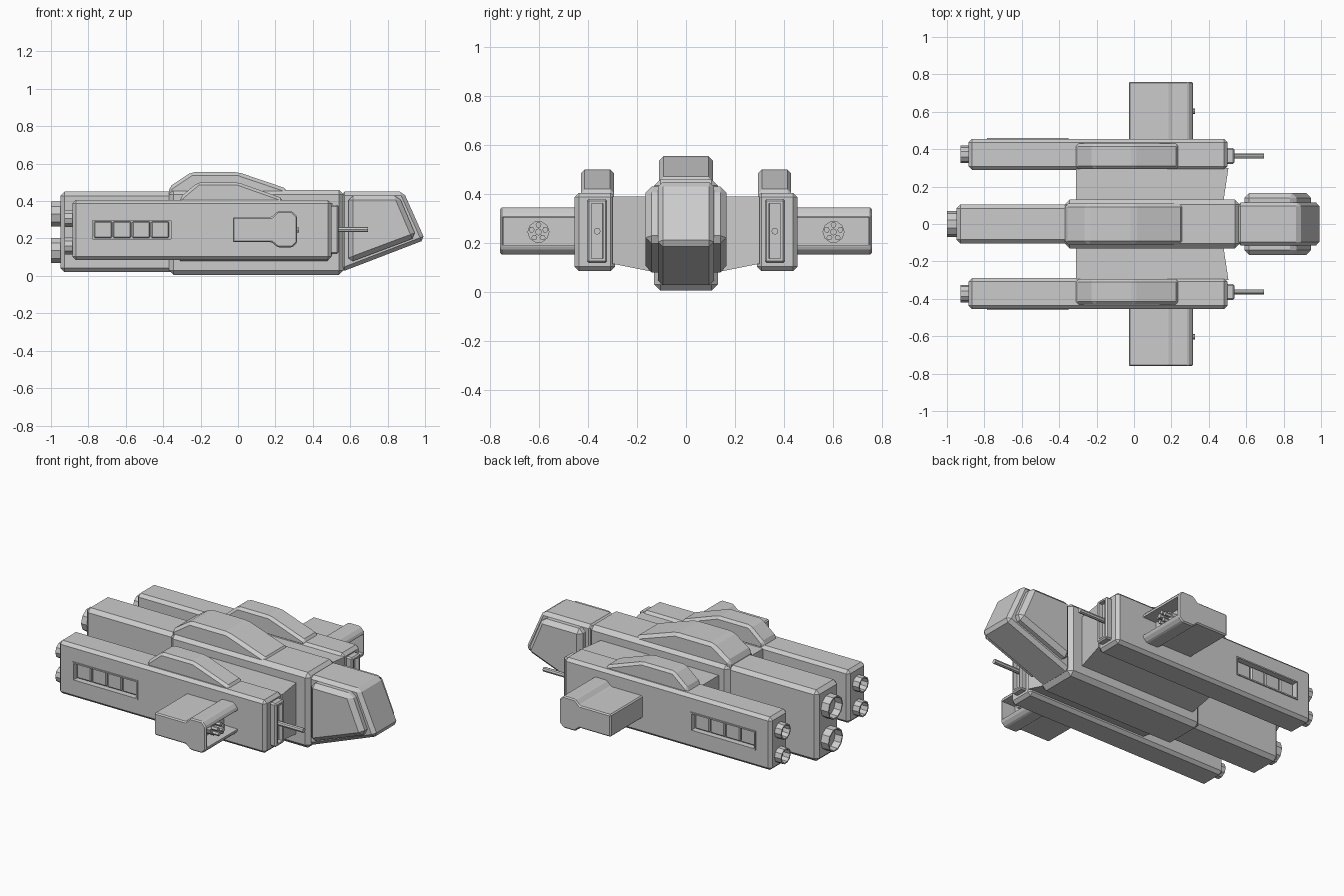
import bpy, bmesh
from math import pi, cos, sin
from mathutils import Matrix, Vector

if "Cube" in bpy.data.objects:
    bpy.data.objects.remove(bpy.data.objects["Cube"])


def finish(bm, name, mirror=False):
    bmesh.ops.recalc_face_normals(bm, faces=bm.faces[:])
    me = bpy.data.meshes.new(name)
    bm.to_mesh(me)
    bm.free()
    ob = bpy.data.objects.new(name, me)
    bpy.context.collection.objects.link(ob)
    if mirror:
        mod = ob.modifiers.new("mirror", 'MIRROR')
        mod.use_axis = (False, True, False)
        mod.use_mirror_merge = False
    return ob


def prism(profile, a, b, bevel=0.0, axis='Y'):
    """Extrude an xz profile along y, or a yz profile along x."""
    bm = bmesh.new()
    place = (lambda p, t: (p[0], t, p[1])) if axis == 'Y' else (lambda p, t: (t, p[0], p[1]))
    lo = [bm.verts.new(place(p, a)) for p in profile]
    hi = [bm.verts.new(place(p, b)) for p in profile]
    n = len(profile)
    bm.faces.new(lo)
    bm.faces.new(hi[::-1])
    for i in range(n):
        j = (i + 1) % n
        bm.faces.new((lo[i], hi[i], hi[j], lo[j]))
    bmesh.ops.recalc_face_normals(bm, faces=bm.faces[:])
    if bevel:
        bmesh.ops.bevel(bm, geom=bm.edges[:], offset=bevel, segments=1,
                        affect='EDGES', clamp_overlap=True)
        bmesh.ops.recalc_face_normals(bm, faces=bm.faces[:])
    return bm


def box(x0, x1, y0, y1, z0, z1, bevel=0.0):
    return prism([(x0, z0), (x1, z0), (x1, z1), (x0, z1)], y0, y1, bevel)


def rod(x0, x1, y, z, r, sides):
    bm = bmesh.new()
    bmesh.ops.create_cone(bm, cap_ends=True, segments=sides, radius1=r, radius2=r, depth=x1 - x0,
                          matrix=Matrix.Translation(((x0 + x1) / 2, y, z)) @ Matrix.Rotation(pi / 2, 4, 'Y'))
    bm.normal_update()
    return bm


def recess(bm, direction, rim, depth, near=None):
    """Sink the biggest (or nearest) face pointing in a direction."""
    d = Vector(direction)
    bm.normal_update()
    faces = [f for f in bm.faces if f.normal.dot(d) > 0.99]
    if near:
        f = min(faces, key=lambda f: (f.calc_center_median() - Vector(near)).length)
    else:
        f = max(faces, key=lambda f: f.calc_area())
    bmesh.ops.inset_individual(bm, faces=[f], thickness=rim, depth=0)
    bmesh.ops.inset_individual(bm, faces=[f], thickness=0.002, depth=-depth)


# Central hull
finish(box(-0.95, -0.3, -0.105, 0.105, 0.02, 0.45, 0.022), "rear_hull")
finish(box(-0.37, 0.565, -0.13, 0.13, 0.005, 0.46, 0.025), "middle_hull")
finish(prism([(-0.37, 0.42), (-0.37, 0.475), (-0.25, 0.555), (0, 0.555), (0.265, 0.465), (0.265, 0.42)],
             -0.11, 0.11, 0.018), "hull_hump")

# Nose with raised cheek armour
finish(prism([(0.55, 0.02), (1.0, 0.193), (0.885, 0.45), (0.55, 0.45)], -0.115, 0.115, 0.02), "nose_core")
finish(prism([(0.59, 0.07), (0.955, 0.207), (0.86, 0.43), (0.59, 0.43)], -0.165, 0.165, 0.025), "nose_cheeks")

# Bridges between the central hull and side hulls
bm = prism([(0.1, 0.075), (0.3, 0.115), (0.3, 0.39), (0.1, 0.39)], -0.31, 0.505, axis='X')
for v in bm.verts:
    if v.co.x > 0 and v.co.y < 0.2:
        v.co.x = 0.475
finish(bm, "hull_bridges", True)

# Side hulls with a sunken window bay on the outer face
bm = box(-0.885, 0.5, 0.29, 0.455, 0.085, 0.405, 0.018)
for co, no in (((-0.785, 0, 0), (1, 0, 0)), ((-0.35, 0, 0), (1, 0, 0)),
               ((0, 0, 0.19), (0, 0, 1)), ((0, 0, 0.305), (0, 0, 1))):
    bmesh.ops.bisect_plane(bm, geom=bm.verts[:] + bm.edges[:] + bm.faces[:], plane_co=co, plane_no=no)
recess(bm, (0, 1, 0), 0.008, 0.03, (-0.567, 0.455, 0.247))
finish(bm, "side_hulls", True)
finish(prism([(-0.31, 0.38), (-0.31, 0.42), (-0.215, 0.5), (0, 0.5), (0.24, 0.415), (0.24, 0.38)],
             0.295, 0.43, 0.015), "side_humps", True)

# Window frames and panels
for i, (x0, x1, z0, z1) in enumerate(((-0.785, -0.35, 0.297, 0.305), (-0.785, -0.35, 0.19, 0.198),
                                      (-0.785, -0.777, 0.198, 0.297), (-0.358, -0.35, 0.198, 0.297))):
    finish(box(x0, x1, 0.45, 0.461, z0, z1), f"window_frame_{i + 1}", True)
for i in range(4):
    x = -0.77 + i * 0.102
    finish(box(x, x + 0.096, 0.42, 0.44, 0.203, 0.292, 0.006), f"window_panel_{i + 1}", True)

# Forward gun mounts
bm = box(0.49, 0.537, 0.322, 0.405, 0.118, 0.38, 0.008)
recess(bm, (1, 0, 0), 0.014, 0.025)
finish(bm, "gun_mounts", True)
finish(rod(0.49, 0.695, 0.363, 0.248, 0.014, 8), "gun_barrels", True)

# Outboard pods with open fronts
bm = prism([(-0.028, 0.18), (0.18, 0.18), (0.212, 0.153), (0.29, 0.153), (0.316, 0.178),
            (0.316, 0.318), (0.29, 0.345), (0.212, 0.345), (0.18, 0.315), (-0.028, 0.315)], 0.44, 0.76, 0.007)
recess(bm, (1, 0, 0), 0.008, 0.09)
finish(bm, "outboard_pods", True)

# Rotors inside the pods
finish(rod(0.2, 0.27, 0.603, 0.245, 0.045, 10), "rotor_bases", True)
finish(rod(0.22, 0.325, 0.603, 0.245, 0.014, 8), "rotor_hubs", True)
for i in range(5):
    a = pi / 2 + i * 2 * pi / 5
    finish(rod(0.25, 0.31, 0.603 + 0.029 * cos(a), 0.245 + 0.029 * sin(a), 0.012, 6), f"rotor_tube_{i + 1}", True)

# Hollow engine nozzles
for label, x0, x1, y, r, heights in (("main", -1.0, -0.94, 0, 0.07, (0.135, 0.33)),
                                     ("side", -0.928, -0.875, 0.372, 0.047, (0.16, 0.307))):
    for level, z in zip(("lower", "upper"), heights):
        bm = rod(x0, x1, y, z, r, 10)
        recess(bm, (-1, 0, 0), 0.008, 0.045)
        finish(bm, f"{label}_nozzle_{level}", y > 0)
